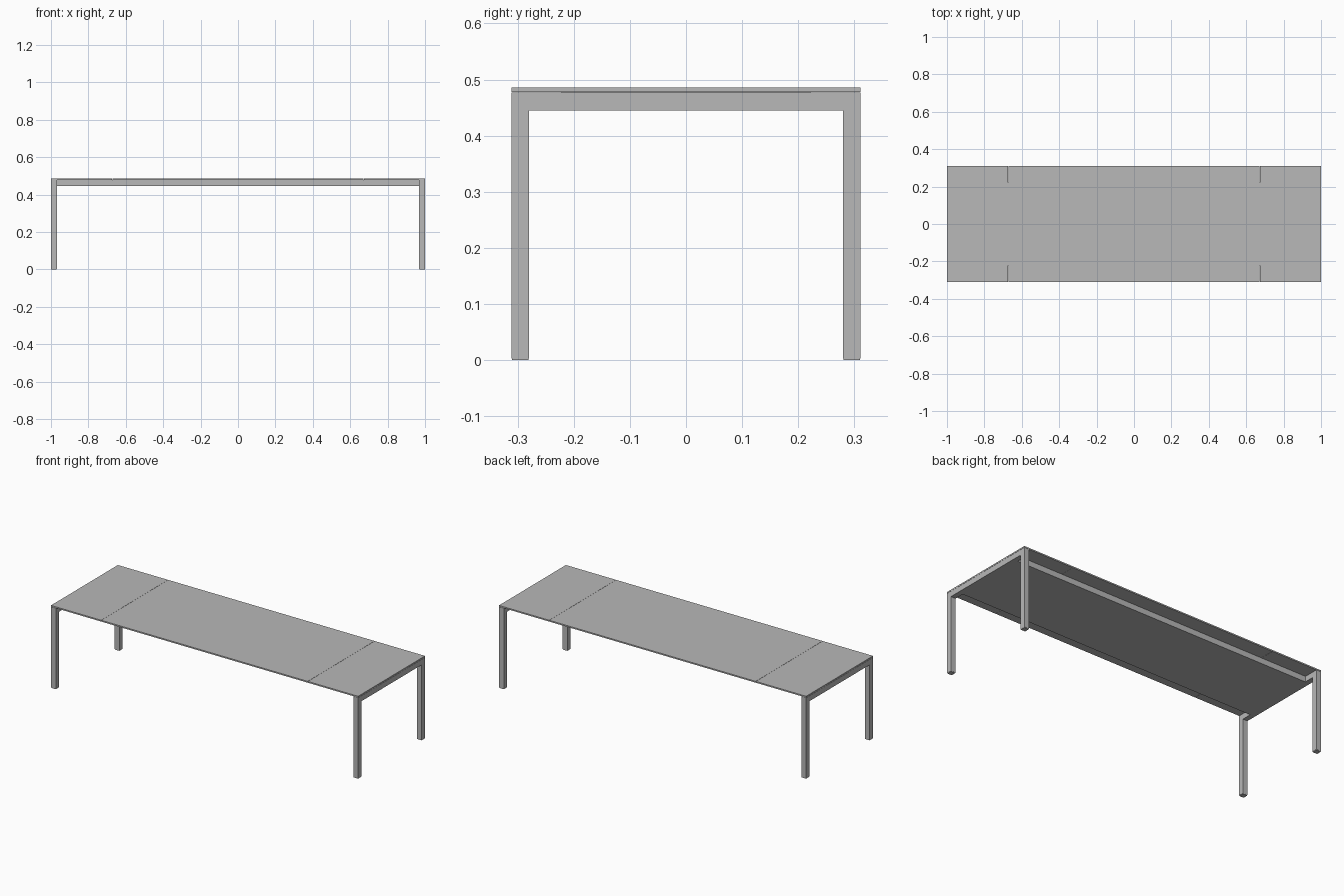
import bpy
import bmesh

# Remove the default cube
cube = bpy.data.objects.get("Cube")
if cube:
    bpy.data.objects.remove(cube, do_unlink=True)

# Single painted-metal colour
grey = bpy.data.materials.new("light grey")
grey.use_nodes = True
colour = (0.48, 0.48, 0.48, 1)
grey.diffuse_color = colour
grey.node_tree.nodes["Principled BSDF"].inputs["Base Color"].default_value = colour


def box(name, low, high):
    """Flat-shaded box between two opposite corners."""
    bm = bmesh.new()
    bmesh.ops.create_cube(bm, size=1)
    for v in bm.verts:
        v.co = [h if c > 0 else l for c, l, h in zip(v.co, low, high)]
    mesh = bpy.data.meshes.new(name)
    bm.to_mesh(mesh)
    bm.free()
    mesh.materials.append(grey)
    obj = bpy.data.objects.new(name, mesh)
    bpy.context.collection.objects.link(obj)
    return obj


LENGTH, DEPTH = 1.0, 0.311        # half sizes
LEG = 0.031                       # leg thickness
RAIL_Z, FRAME_Z, TOP_Z = 0.445, 0.477, 0.486
SEAM = 0.672                      # joint between centre panel and leaves
CORE = 0.222                      # half depth of the sliding core
IN_X, IN_Y = LENGTH - LEG, DEPTH - LEG

# Table top: centre panel and two end leaves
box("centre_panel", (-SEAM, -DEPTH, FRAME_Z + 0.001), (SEAM, DEPTH, TOP_Z))
box("left_leaf", (SEAM + 0.001, -DEPTH, FRAME_Z + 0.001), (LENGTH, DEPTH, TOP_Z))
box("right_leaf", (-LENGTH, -DEPTH, FRAME_Z + 0.001), (-SEAM - 0.001, DEPTH, TOP_Z))

# Sliding core under the top, set back from the long edges
box("sliding_core", (-IN_X, -CORE, RAIL_Z), (IN_X, CORE, FRAME_Z + 0.001))

# End frames: a rail between two square legs with thin foot pads
for side, sx in (("left", 1), ("right", -1)):
    x0, x1 = sorted((sx * IN_X, sx * LENGTH))
    box(side + "_end_rail", (x0, -IN_Y, RAIL_Z), (x1, IN_Y, FRAME_Z))
    for end, sy in (("front", -1), ("back", 1)):
        y0, y1 = sorted((sy * IN_Y, sy * DEPTH))
        name = end + "_" + side
        box(name + "_leg", (x0, y0, 0.003), (x1, y1, FRAME_Z))
        box(name + "_foot_pad", (x0 + 0.001, y0 + 0.001, 0), (x1 - 0.001, y1 - 0.001, 0.003))
